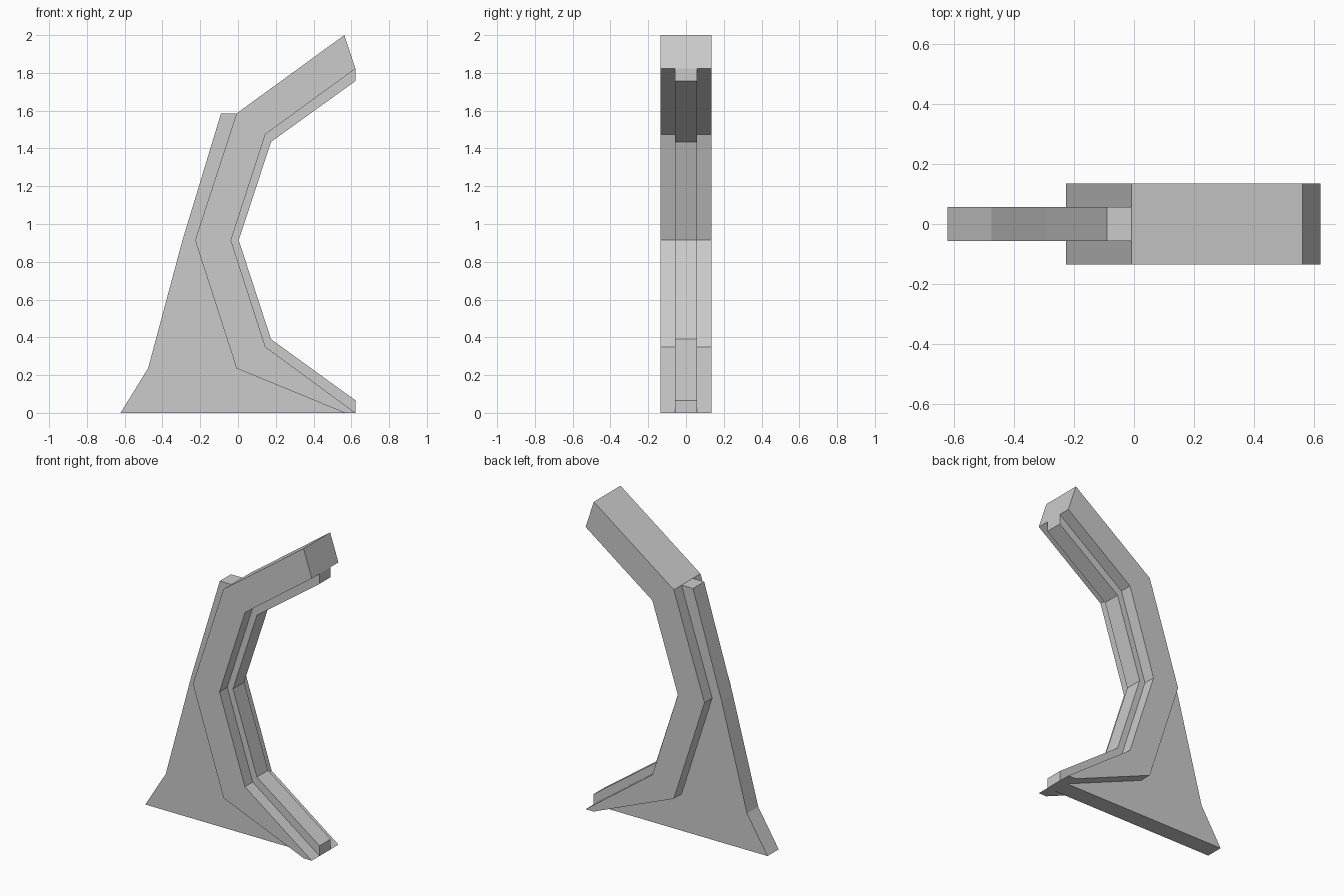
import bpy, bmesh

if "Cube" in bpy.data.objects:
    bpy.data.objects.remove(bpy.data.objects["Cube"])


def prism(name, profile, half_width):
    """Extrude an x/z side profile symmetrically across y."""
    bm = bmesh.new()
    verts = [bm.verts.new((x, -half_width, z)) for x, z in profile]
    face = bm.faces.new(verts)
    ext = bmesh.ops.extrude_face_region(bm, geom=[face])
    moved = [v for v in ext["geom"] if isinstance(v, bmesh.types.BMVert)]
    bmesh.ops.translate(bm, verts=moved, vec=(0, 2 * half_width, 0))
    bmesh.ops.recalc_face_normals(bm, faces=bm.faces)
    mesh = bpy.data.meshes.new(name)
    bm.to_mesh(mesh)
    bm.free()
    obj = bpy.data.objects.new(name, mesh)
    bpy.context.collection.objects.link(obj)
    return obj


# Wide bent arm
arm = prism("curved_support_arm", [
    (0.565, 0), (0.622, 0), (0.145, 0.35), (-0.037, 0.914), (0.145, 1.475),
    (0.622, 1.822), (0.563, 2.0), (-0.008, 1.585), (-0.227, 0.914),
    (-0.008, 0.236)], 0.136)

# Narrow core: rear buttress fin and the rail along the inner curve
core = prism("fin_and_rail", [
    (-0.622, 0), (0.622, 0), (0.622, 0.066), (0.175, 0.39), (0.004, 0.914),
    (0.175, 1.435), (0.622, 1.757), (0.622, 1.822), (0.59, 1.85),
    (0.03, 1.585), (-0.09, 1.585), (-0.294, 0.914), (-0.476, 0.236)], 0.057)

# Fuse both into one solid
mod = arm.modifiers.new("fuse", 'BOOLEAN')
mod.operation = 'UNION'
mod.solver = 'EXACT'
mod.object = core
bpy.context.view_layer.objects.active = arm
arm.select_set(True)
bpy.ops.object.modifier_apply(modifier=mod.name)
bpy.data.objects.remove(core)
